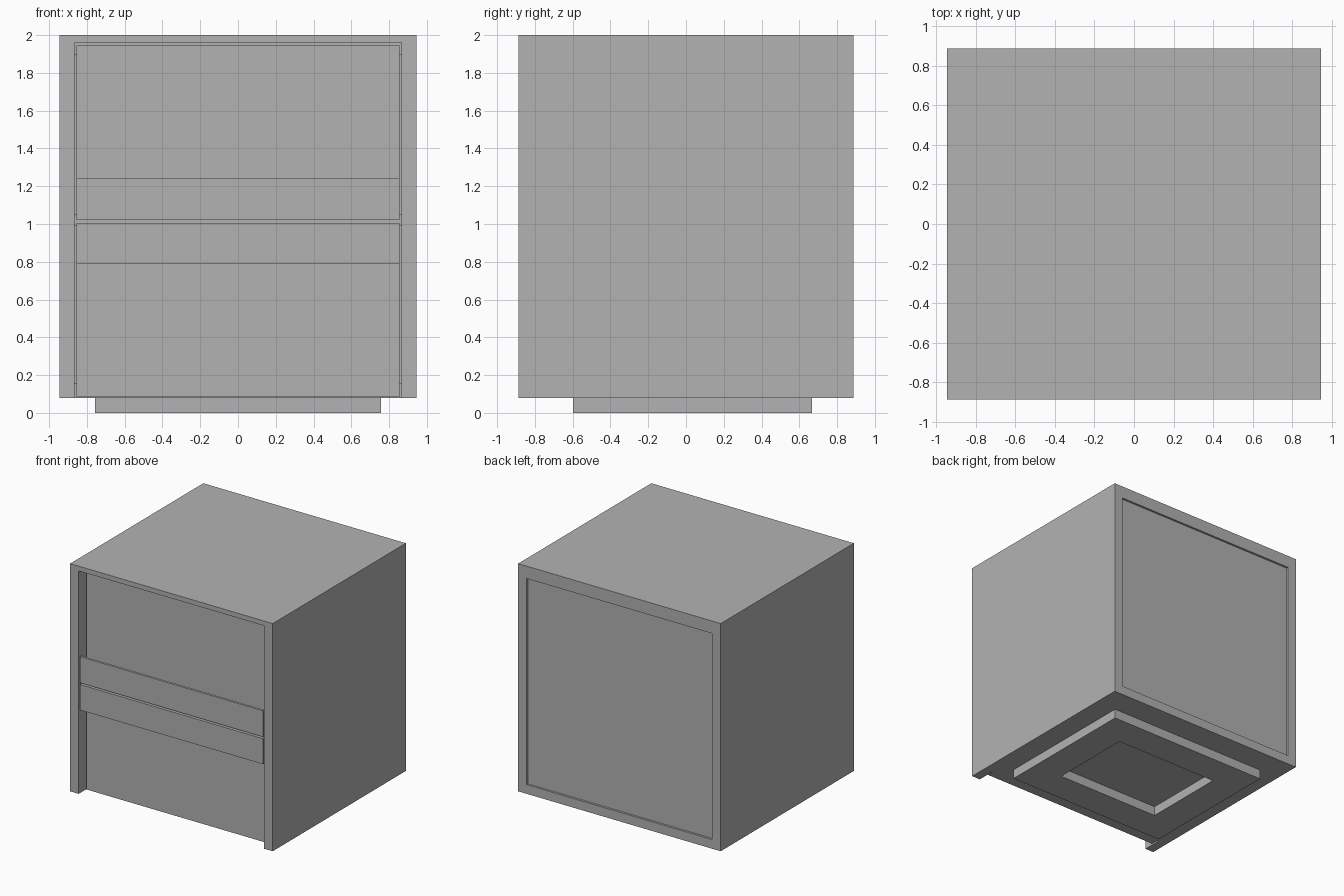
import bpy
import bmesh

if "Cube" in bpy.data.objects:
    bpy.data.objects.remove(bpy.data.objects["Cube"])

grey = bpy.data.materials.new("plain grey")
grey.diffuse_color = (0.448, 0.448, 0.448, 1)
grey.use_nodes = True
grey.node_tree.nodes["Principled BSDF"].inputs["Base Color"].default_value = grey.diffuse_color

W, D = 0.945, 0.887       # half width and half depth of the cabinet
Z0, Z1 = 0.08, 2.0        # underside and top of the cabinet
INNER = 0.865             # inner face of the side panels
FRONT_BACK = -0.73        # rear of the drawer fronts


def finish(name, bm):
    bmesh.ops.recalc_face_normals(bm, faces=bm.faces)
    mesh = bpy.data.meshes.new(name)
    bm.to_mesh(mesh)
    bm.free()
    mesh.materials.append(grey)
    ob = bpy.data.objects.new(name, mesh)
    bpy.context.collection.objects.link(ob)
    return ob


def box(name, x, y, z):
    bm = bmesh.new()
    bmesh.ops.create_cube(bm, size=1)
    for v in bm.verts:
        for i, (lo, hi) in enumerate((x, y, z)):
            v.co[i] = lo if v.co[i] < 0 else hi
    return finish(name, bm)


def extrude_x(name, profile, x0, x1):
    """Extrude a closed (y, z) profile along x."""
    bm = bmesh.new()
    face = bm.faces.new([bm.verts.new((x0, y, z)) for y, z in profile])
    new = bmesh.ops.extrude_face_region(bm, geom=[face])["geom"]
    bmesh.ops.translate(bm, vec=(x1 - x0, 0, 0),
                        verts=[g for g in new if isinstance(g, bmesh.types.BMVert)])
    return finish(name, bm)


def frame(name, outer, inner, z0, z1):
    """Rectangular ring, each rectangle given as (x0, x1, y0, y1)."""
    bm = bmesh.new()
    rings = []
    for x0, x1, y0, y1 in (outer, inner):
        for z in (z0, z1):
            rings.append([bm.verts.new((x, y, z)) for x, y in
                          ((x0, y0), (x1, y0), (x1, y1), (x0, y1))])
    ob, ot, ib, it = rings
    for a, b in ((ob, ot), (ot, it), (it, ib), (ib, ob)):
        for i in range(4):
            j = (i + 1) % 4
            bm.faces.new((a[i], a[j], b[j], b[i]))
    return finish(name, bm)


# Cabinet shell: sides, stepped top, floor, shelf and inset back
for side, s in (("left", -1), ("right", 1)):
    box(f"{side}_side", sorted((s * INNER, s * W)), (-D, D), (Z0, Z1 - 0.04))
extrude_x("top", [(-D, Z1), (D, Z1), (D, 1.96), (D, 1.895),
                  (FRONT_BACK, 1.895), (FRONT_BACK, 1.96), (-D, 1.96)], -INNER, INNER)
for side, s in (("left", -1), ("right", 1)):
    box(f"{side}_top_edge", sorted((s * INNER, s * W)), (-D, D), (1.96, Z1))
box("floor", (-INNER, INNER), (FRONT_BACK, D), (Z0, 0.157))
box("shelf", (-INNER, INNER), (FRONT_BACK, D - 0.06), (0.99, 1.05))
box("back_panel", (-INNER, INNER), (D - 0.06, D - 0.018), (0.157, 1.895))

# Drawer fronts: set-back panel with a thin folded grip strip flush with the sides
PANEL, STRIP = -0.797, 0.02
for name, edge, far, tip in (("upper_drawer", 1.02, 1.945, 1.24),
                             ("lower_drawer", 1.005, 0.085, 0.79)):
    t = STRIP if far > edge else -STRIP
    extrude_x(name, [(-D, edge), (FRONT_BACK, edge), (FRONT_BACK, far), (PANEL, far),
                     (PANEL, edge + t), (-D + STRIP, edge + t),
                     (-D + STRIP, tip), (-D, tip)], -0.855, 0.855)

# Hollow plinth under the cabinet
frame("plinth", (-0.757, 0.757, -0.597, 0.667), (-0.487, 0.487, -0.325, 0.40), 0.0, Z0)
